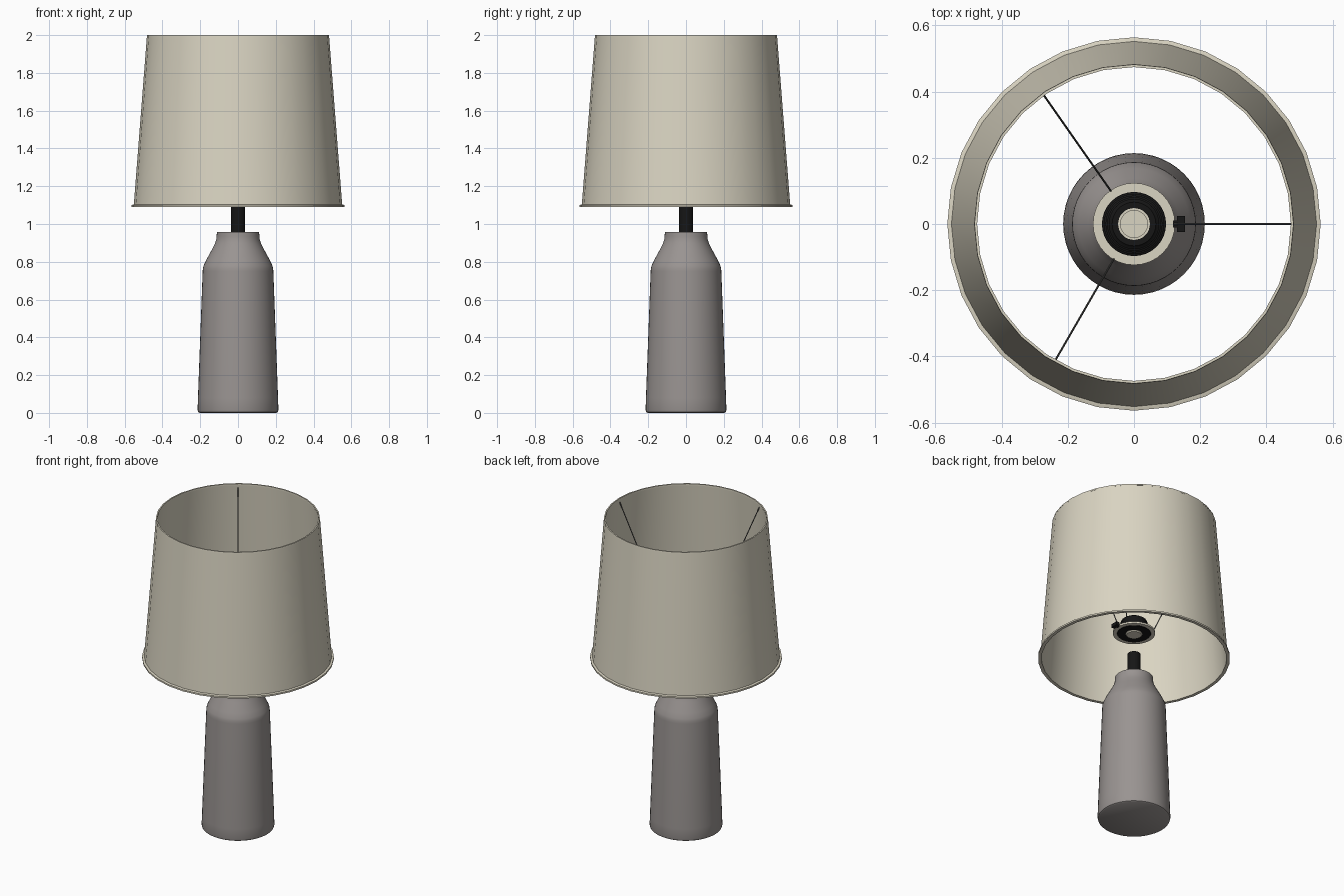
import bpy, bmesh, math
from mathutils import Vector

if "Cube" in bpy.data.objects:
    bpy.data.objects.remove(bpy.data.objects["Cube"])


def material(name, rgb):
    m = bpy.data.materials.new(name)
    m.diffuse_color = (*rgb, 1)
    m.use_nodes = True
    m.node_tree.nodes["Principled BSDF"].inputs["Base Color"].default_value = m.diffuse_color
    return m


CREAM = material("cream fabric", (0.70, 0.66, 0.54))
CLAY = material("grey ceramic", (0.32, 0.295, 0.285))
BLACK = material("black plastic", (0.008, 0.008, 0.008))
WIRE = material("dark steel", (0.10, 0.10, 0.095))


def finish(bm, name, mat, angle=35):
    bmesh.ops.recalc_face_normals(bm, faces=bm.faces)
    mesh = bpy.data.meshes.new(name)
    bm.to_mesh(mesh)
    bm.free()
    ob = bpy.data.objects.new(name, mesh)
    bpy.context.collection.objects.link(ob)
    mesh.materials.append(mat)
    bpy.ops.object.select_all(action='DESELECT')
    ob.select_set(True)
    bpy.context.view_layer.objects.active = ob
    bpy.ops.object.shade_smooth_by_angle(angle=math.radians(angle))
    return ob


def lathe(name, profile, mat, sides=32, closed=False):
    """Revolve (radius, z) points; closed joins last point to first, else ends are capped."""
    bm = bmesh.new()
    rings = [[bm.verts.new((r * math.cos(2 * math.pi * i / sides),
                            r * math.sin(2 * math.pi * i / sides), z))
              for i in range(sides)] for r, z in profile]
    pairs = list(zip(rings, rings[1:]))
    if closed:
        pairs.append((rings[-1], rings[0]))
    else:
        bm.faces.new(rings[0])
        bm.faces.new(rings[-1])
    for a, b in pairs:
        for i in range(sides):
            j = (i + 1) % sides
            bm.faces.new((a[i], a[j], b[j], b[i]))
    return finish(bm, name, mat)


def rod(name, start, end, radius, mat):
    a, b = Vector(start), Vector(end)
    bm = bmesh.new()
    bmesh.ops.create_cone(bm, cap_ends=True, segments=8, radius1=radius,
                          radius2=radius, depth=(b - a).length)
    turn = (b - a).to_track_quat('Z', 'Y').to_matrix().to_4x4()
    bm.transform(turn)
    bmesh.ops.translate(bm, verts=bm.verts, vec=(a + b) / 2)
    return finish(bm, name, mat)


def box(name, centre, size, mat):
    bm = bmesh.new()
    bmesh.ops.create_cube(bm, size=1)
    bmesh.ops.scale(bm, verts=bm.verts, vec=size)
    bmesh.ops.translate(bm, verts=bm.verts, vec=centre)
    return finish(bm, name, mat)


# bottle-shaped foot
lathe("base", [(0.203, 0), (0.211, 0.005), (0.214, 0.016), (0.212, 0.08),
               (0.187, 0.75), (0.186, 0.765), (0.182, 0.78), (0.168, 0.81),
               (0.138, 0.865), (0.122, 0.897), (0.115, 0.918), (0.113, 0.935),
               (0.112, 0.957)], CLAY, 48)

# stem rising from the neck
lathe("stem", [(0.038, 0.95), (0.038, 1.12)], BLACK, 24)

# tapered shade with a lip along the lower edge
lathe("shade", [(0.552, 1.098), (0.482, 1.998), (0.475, 1.998), (0.544, 1.098)],
      CREAM, closed=True)
lathe("lower_rim", [(0.564, 1.09), (0.564, 1.10), (0.552, 1.104), (0.544, 1.104),
                    (0.544, 1.09)], CREAM, closed=True)
lathe("upper_rim", [(0.483, 1.99), (0.482, 2.0), (0.474, 2.0), (0.474, 1.99)],
      CREAM, closed=True)

# fitter ring and its ribbed collar
lathe("fitter_ring", [(0.124, 1.26), (0.124, 1.272), (0.095, 1.272), (0.095, 1.26)],
      CREAM, closed=True)
ribs = []
for k in range(6):
    r, z = 0.101 - 0.005 * k, 1.262 + 0.014 * k
    ribs += [(r, z), (r, z + 0.008), (r - 0.006, z + 0.011)]
lathe("collar", [(0.048, 1.258), (0.098, 1.258)] + ribs + [(0.066, 1.348), (0.048, 1.348)],
      BLACK, closed=True)
lathe("socket_core", [(0.044, 1.25), (0.049, 1.256), (0.049, 1.345), (0.041, 1.345),
                      (0.041, 1.325)], CREAM)

# small switch beside the ring
box("switch_neck", (0.128, 0, 1.266), (0.02, 0.02, 0.014), BLACK)
box("switch_knob", (0.142, 0, 1.266), (0.024, 0.048, 0.022), BLACK)

# three wires holding the ring to the shade's upper edge
for n, deg in enumerate((0, 125, 240)):
    c, s = math.cos(math.radians(deg)), math.sin(math.radians(deg))
    rod(f"spoke_{n + 1}", (0.12 * c, 0.12 * s, 1.266), (0.476 * c, 0.476 * s, 1.975),
        0.003, WIRE)
